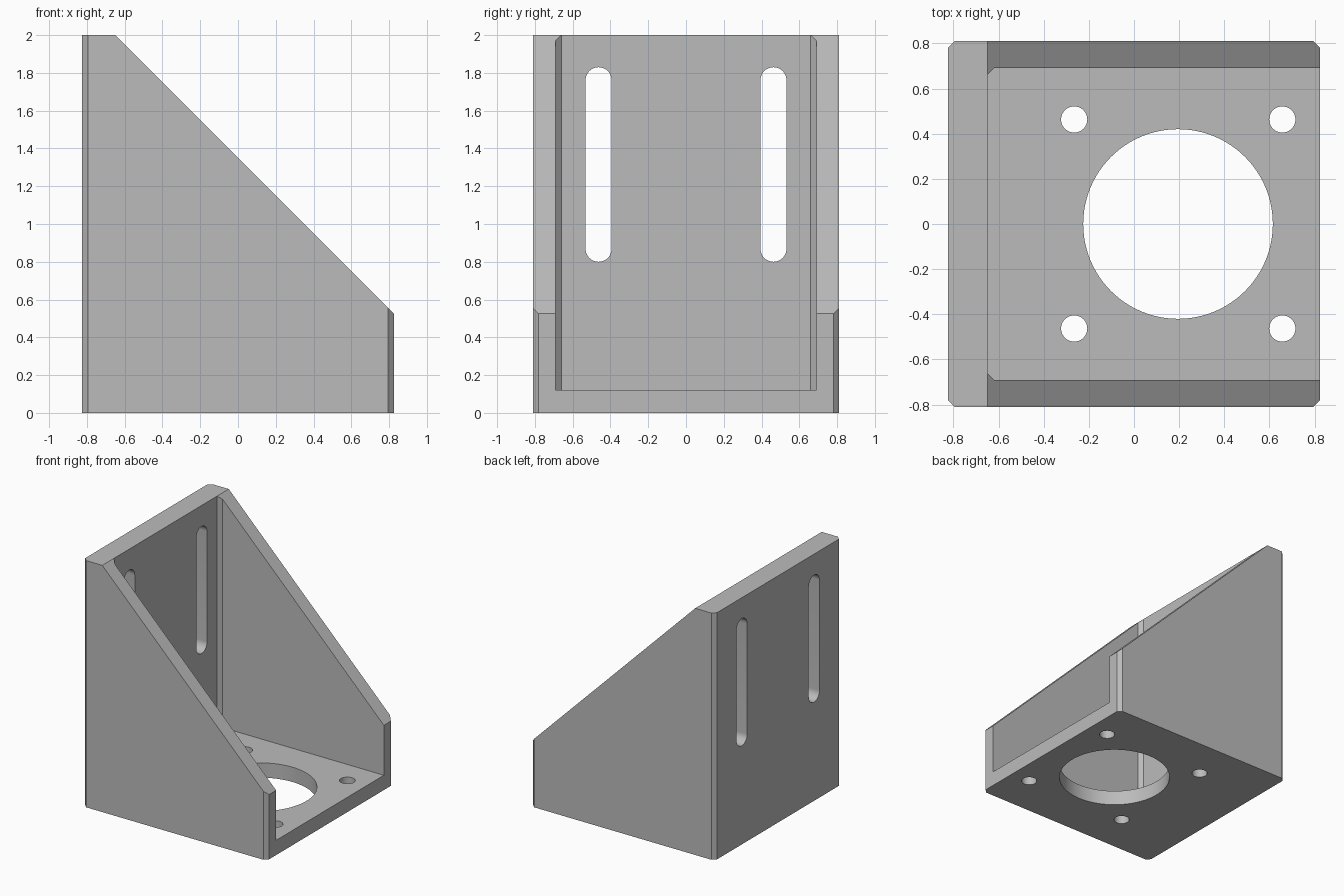
import bpy, bmesh, math
from mathutils import Vector

cube = bpy.data.objects.get("Cube")
if cube:
    bpy.data.objects.remove(cube, do_unlink=True)

X, Y, H = 0.825, 0.81, 2.0      # half length, half width, height
CHAMFER = 0.03
BACK, SIDE, FLOOR = -0.65, 0.69, 0.12   # inner faces of the walls and base

grey = bpy.data.materials.new("plain grey")
grey.use_nodes = True
grey.diffuse_color = (0.5, 0.5, 0.5, 1)
grey.node_tree.nodes["Principled BSDF"].inputs["Base Color"].default_value = (0.5, 0.5, 0.5, 1)


def prism(name, outline, offset):
    """Extrude a closed 3D outline along an offset."""
    bm = bmesh.new()
    face = bm.faces.new([bm.verts.new(p) for p in outline])
    moved = bmesh.ops.extrude_face_region(bm, geom=[face])["geom"]
    bmesh.ops.translate(bm, vec=Vector(offset),
                        verts=[v for v in moved if isinstance(v, bmesh.types.BMVert)])
    bmesh.ops.recalc_face_normals(bm, faces=bm.faces)
    mesh = bpy.data.meshes.new(name)
    bm.to_mesh(mesh)
    bm.free()
    mesh.materials.append(grey)
    obj = bpy.data.objects.new(name, mesh)
    bpy.context.collection.objects.link(obj)
    return obj


def arc(u, v, r, start, sweep, n):
    return [(u + r * math.cos(start + sweep * i / n), v + r * math.sin(start + sweep * i / n))
            for i in range(n + 1)]


def cut_hole(x, y, r, n):
    points = arc(x, y, r, 0, math.tau, n)[:-1]
    return prism("hole_cutter", [(a, b, -0.2) for a, b in points], (0, 0, 0.5))


# Solid block with chamfered upright corners
c = CHAMFER
corner = [(X, Y - c), (X - c, Y)]
half = corner + [(-a, b) for a, b in reversed(corner)]
outline = half + [(a, -b) for a, b in reversed(half)]
bracket = prism("motor_bracket", [(a, b, 0) for a, b in outline], (0, 0, H))

# Sloping top, channel between the side walls
cutters = [prism("slope_cutter", [(BACK, -1, H), (BACK + 2, -1, H - 2), (BACK + 2, -1, H + 1),
                                  (BACK, -1, H + 1)], (0, 2, 0))]
channel = [(2, -SIDE), (2, SIDE), (BACK + c, SIDE), (BACK, SIDE - c),
           (BACK, c - SIDE), (BACK + c, -SIDE)]
cutters.append(prism("channel_cutter", [(a, b, FLOOR) for a, b in channel], (0, 0, 3)))

# Base holes and upright slots
cutters.append(cut_hole(0.195, 0, 0.42, 96))
for side in (-1, 1):
    for x in (-0.265, 0.657):
        cutters.append(cut_hole(x, side * 0.463, 0.058, 40))
    r = 0.069
    slot = (arc(side * 0.463, 1.83 - r, r, 0, math.pi, 20)
            + arc(side * 0.463, 0.8 + r, r, math.pi, math.pi, 20))
    cutters.append(prism("slot_cutter", [(-1, a, b) for a, b in slot], (0.6, 0, 0)))

for cutter in cutters:
    cutter.hide_render = True
    cutter.hide_set(True)
    cut = bracket.modifiers.new(cutter.name, "BOOLEAN")
    cut.operation, cut.solver, cut.object = "DIFFERENCE", "EXACT", cutter

# Apply the cuts and drop the helpers
depsgraph = bpy.context.evaluated_depsgraph_get()
finished = bpy.data.meshes.new_from_object(bracket.evaluated_get(depsgraph))
bracket.modifiers.clear()
bracket.data = finished
for cutter in cutters:
    bpy.data.objects.remove(cutter, do_unlink=True)

bpy.ops.object.select_all(action="DESELECT")
bracket.select_set(True)
bpy.context.view_layer.objects.active = bracket
bpy.ops.object.shade_smooth_by_angle(angle=math.radians(30))
